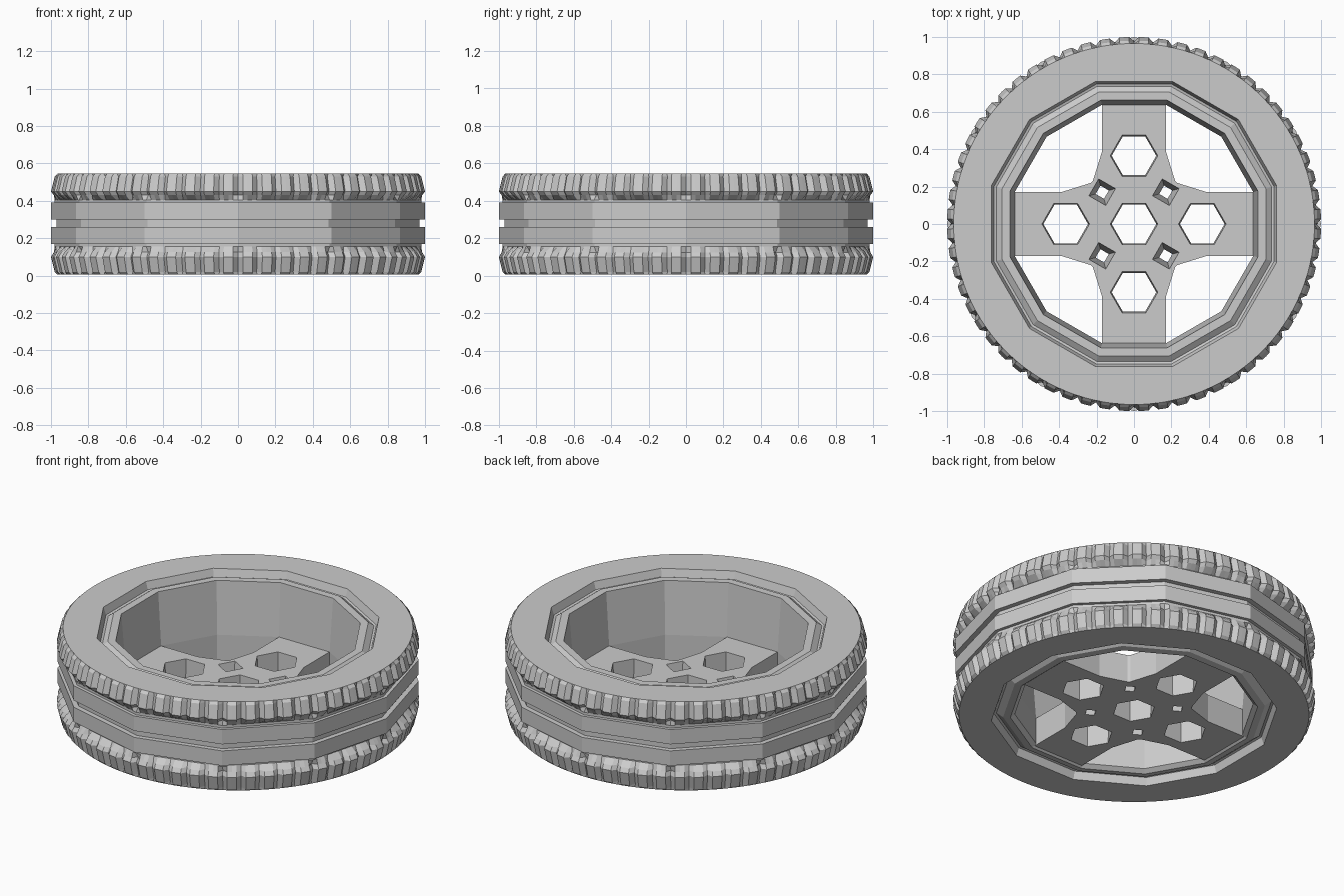
import bpy, bmesh
from math import sin, cos, pi, radians
from mathutils import Matrix

if "Cube" in bpy.data.objects:
    bpy.data.objects.remove(bpy.data.objects["Cube"])

N = 240


def twelve(r, i, phase=0):
    """Radius of a 12-sided outline whose corners sit at r."""
    a = (2 * pi * i / N - radians(phase)) % (pi / 6)
    return r * cos(pi / 12) / cos(a - pi / 12)


def finish(bm, name):
    bmesh.ops.recalc_face_normals(bm, faces=bm.faces)
    mesh = bpy.data.meshes.new(name)
    bm.to_mesh(mesh)
    bm.free()
    ob = bpy.data.objects.new(name, mesh)
    bpy.context.collection.objects.link(ob)
    return ob


def lathe(name, rows, n, point):
    """Closed ring surface; point(row, i) gives radius and height."""
    bm = bmesh.new()
    rings = []
    for row in rows:
        ring = []
        for i in range(n):
            r, z, shift = point(row, i)
            a = 2 * pi * i / n + shift
            ring.append(bm.verts.new((r * cos(a), r * sin(a), z)))
        rings.append(ring)
    for k in range(len(rings)):
        p, q = rings[k], rings[(k + 1) % len(rings)]
        for i in range(n):
            j = (i + 1) % n
            bm.faces.new((p[i], p[j], q[j], q[i]))
    return finish(bm, name)


# Tyre: round notched shoulders, 12-sided ribs and inner lip
# kinds: c = circle, n = notched circle, p = 12-sided, q = 12-sided turned 15 degrees
tyre_rows = [
    ("q", .74, .06), ("q", .775, .05), ("q", .79, .005), ("c", .965, .005),
    ("n", .98, .02), ("n", 1.0, .10), ("n", .985, .125),
    ("p", .98, .155), ("p", .98, .17), ("p", 1.0, .17), ("p", 1.0, .26),
    ("p", .97, .26), ("p", .97, .30), ("p", 1.0, .30), ("p", 1.0, .39),
    ("p", .98, .39), ("p", .98, .405),
    ("n", .985, .43), ("n", 1.0, .45), ("n", .98, .53),
    ("c", .965, .545), ("q", .79, .545), ("q", .775, .50), ("q", .74, .49),
]


def tyre_point(row, i):
    kind, r, z = row
    if kind == "n" and i % 4 == 0:
        r -= .025
    elif kind == "p":
        r = twelve(r, i)
    elif kind == "q":
        r = twelve(r, i, 15)
    return r, z, 0


lathe("tyre", tyre_rows, N, tyre_point)

# Rim: 12-sided tapered barrel with a flange at each end
rim_rows = [(.77, .06), (.725, .025), (.685, .02), (.66, .04), (.66, .20),
            (.685, .52), (.73, .52), (.77, .49)]
lathe("rim", rim_rows, 12, lambda row, i: (row[0], row[1], pi / 12))

# Hub with four flared spokes
quarter = [(.65, -.17), (.65, .17), (.39, .17), (.23, .22), (.22, .23)]
bm = bmesh.new()
outline = []
for k in range(4):
    c, s = round(cos(k * pi / 2)), round(sin(k * pi / 2))
    pts = quarter + [(.17, .39)]
    outline += [bm.verts.new((c * x - s * y, s * x + c * y, .03)) for x, y in pts]
face = bm.faces.new(outline)
ext = bmesh.ops.extrude_face_region(bm, geom=[face])
top = [v for v in ext["geom"] if isinstance(v, bmesh.types.BMVert)]
bmesh.ops.translate(bm, verts=top, vec=(0, 0, .17))
bmesh.ops.remove_doubles(bm, verts=bm.verts, dist=.0005)
hub = finish(bm, "hub_spokes")

# Cutters: five hexagonal windows and four tapered bolt holes
bm = bmesh.new()


def cutter(x, y, sides, low, high, turn):
    m = Matrix.Translation((x, y, .115)) @ Matrix.Rotation(turn, 4, "Z")
    new = bmesh.ops.create_cone(bm, cap_ends=True, segments=sides, radius1=low,
                                radius2=high, depth=.23, matrix=m)["verts"]
    # turn the hexagons so that their points lie along x
    if sides == 6:
        far = max(new, key=lambda v: v.co.x).co
        if abs(far.y - y) > .01:
            bmesh.ops.rotate(bm, verts=new, cent=(x, y, 0),
                             matrix=Matrix.Rotation(pi / 6, 3, "Z"))


for x, y in [(0, 0), (.365, 0), (-.365, 0), (0, .365), (0, -.365)]:
    cutter(x, y, 6, .118, .128, 0)
for sx in (-1, 1):
    for sy in (-1, 1):
        cutter(sx * .17, sy * .17, 4, .03, .08, radians(15))
tool = finish(bm, "hub_cutter")
tool.hide_render = True

mod = hub.modifiers.new("windows", "BOOLEAN")
mod.operation = "DIFFERENCE"
mod.solver = "EXACT"
mod.object = tool
bpy.context.view_layer.objects.active = hub
bpy.ops.object.modifier_apply(modifier=mod.name)
bpy.data.objects.remove(tool)
